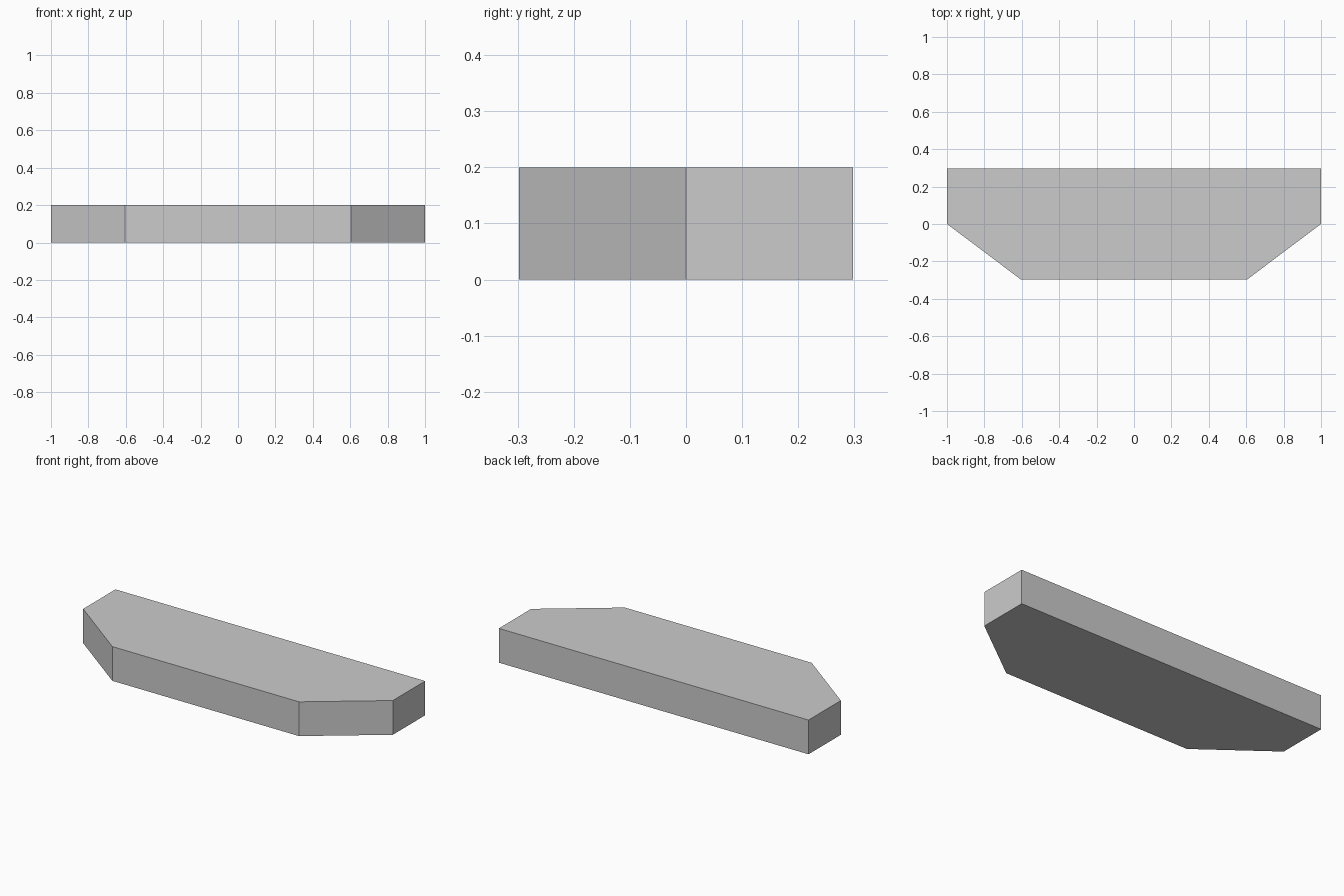
import bpy, bmesh

if "Cube" in bpy.data.objects:
    bpy.data.objects.remove(bpy.data.objects["Cube"])

HEIGHT = 0.2

# Half outline of the slab, front to back; mirrored for the other side
right = [(0.603, -0.298), (1.0, 0.0), (1.0, 0.298)]
outline = right + [(-x, y) for x, y in reversed(right)]

# Extrude the outline into a solid slab
bm = bmesh.new()
base = bm.faces.new([bm.verts.new((x, y, 0)) for x, y in outline])
ext = bmesh.ops.extrude_face_region(bm, geom=[base], use_keep_orig=True)
top = [v for v in ext["geom"] if isinstance(v, bmesh.types.BMVert)]
bmesh.ops.translate(bm, verts=top, vec=(0, 0, HEIGHT))
bmesh.ops.recalc_face_normals(bm, faces=bm.faces[:])

mesh = bpy.data.meshes.new("chamfered_slab")
bm.to_mesh(mesh)
bm.free()
bpy.context.collection.objects.link(bpy.data.objects.new("chamfered_slab", mesh))
